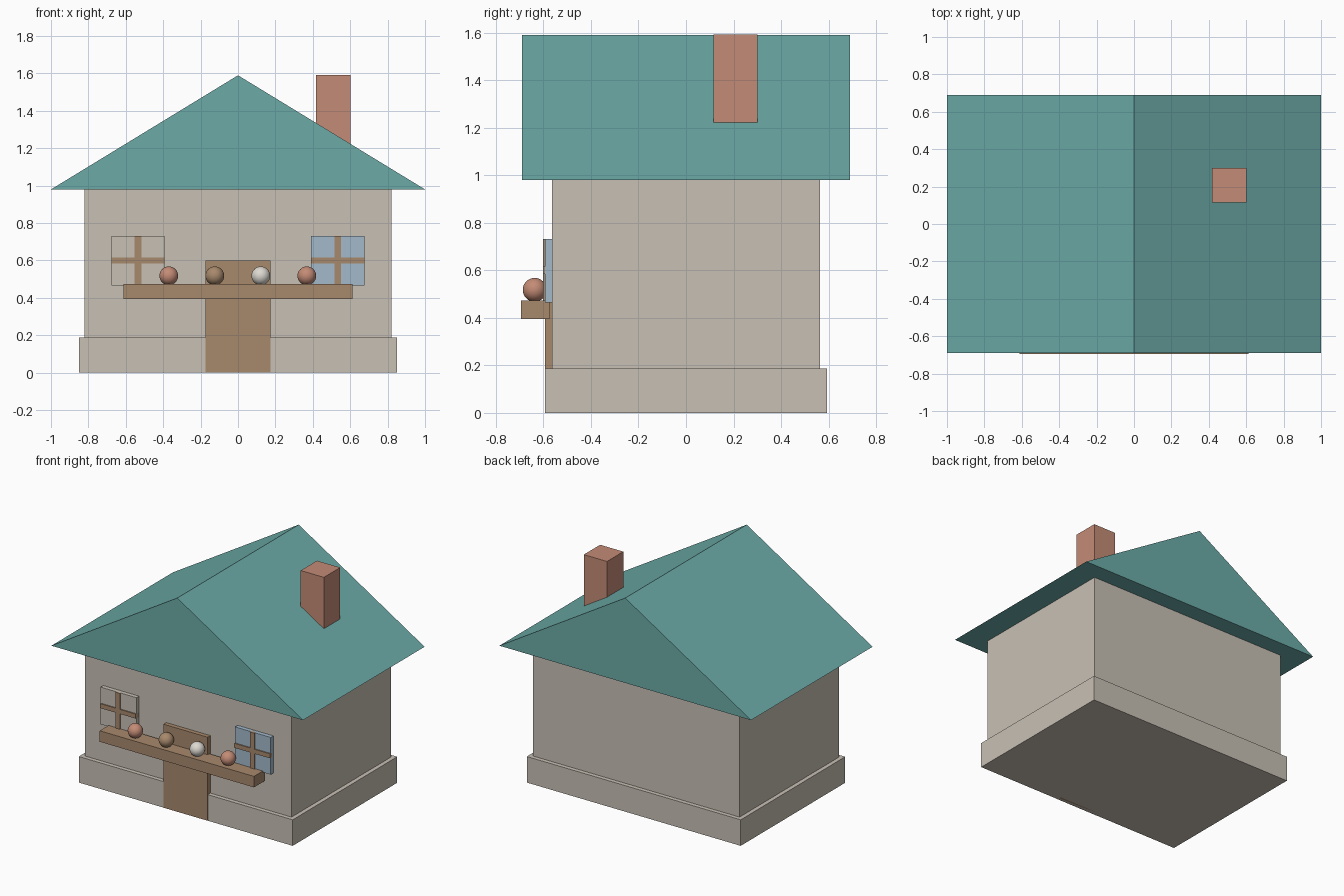
import bpy

cube = bpy.data.objects.get("Cube")
if cube:
    bpy.data.objects.remove(cube, do_unlink=True)


def material(name, r, g, b):
    mat = bpy.data.materials.new(name)
    mat.use_nodes = True
    color = (r, g, b, 1)
    mat.diffuse_color = color
    bsdf = mat.node_tree.nodes["Principled BSDF"]
    bsdf.inputs["Base Color"].default_value = color
    bsdf.inputs["Roughness"].default_value = 0.9
    return mat


plaster = material("plaster beige", 0.58, 0.53, 0.46)
teal = material("roof teal", 0.15, 0.41, 0.39)
brick = material("brick pink", 0.55, 0.26, 0.18)
wood = material("wood brown", 0.39, 0.25, 0.15)
glass = material("glass blue", 0.37, 0.49, 0.60)
white = material("pale cream", 0.72, 0.69, 0.64)


def mesh_object(name, verts, faces, mat):
    mesh = bpy.data.meshes.new(name)
    mesh.from_pydata(verts, [], faces)
    mesh.materials.append(mat)
    obj = bpy.data.objects.new(name, mesh)
    bpy.context.collection.objects.link(obj)
    return obj


def box(name, xs, ys, zs, mat):
    """Box between the given (low, high) limits."""
    verts = [(x, y, z) for x in xs for y in ys for z in zs]
    faces = [(0, 1, 3, 2), (4, 6, 7, 5), (0, 4, 5, 1),
             (2, 3, 7, 6), (0, 2, 6, 4), (1, 5, 7, 3)]
    return mesh_object(name, verts, faces, mat)


def ball(name, x, mat):
    bpy.ops.mesh.primitive_uv_sphere_add(segments=32, ring_count=16, radius=0.05,
                                         location=(x, -0.637, 0.518))
    obj = bpy.context.object
    obj.name = name
    obj.data.materials.append(mat)
    bpy.ops.object.shade_smooth()


# House body
box("foundation", (-0.85, 0.85), (-0.593, 0.593), (0, 0.187), plaster)
box("walls", (-0.82, 0.82), (-0.563, 0.563), (0.187, 0.98), plaster)

# Closed gable roof with its ridge running front to back
profile = [(-1, 0.98), (1, 0.98), (0, 1.59)]
roof_verts = [(x, y, z) for y in (-0.69, 0.69) for x, z in profile]
mesh_object("roof", roof_verts,
            [(0, 1, 2), (5, 4, 3), (0, 3, 4, 1), (1, 4, 5, 2), (2, 5, 3, 0)], teal)
box("chimney", (0.418, 0.602), (0.115, 0.3), (1.1, 1.592), brick)

# Door, its face just proud of the foundation
box("door", (-0.175, 0.175), (-0.594, -0.56), (0, 0.6), wood)

# Windows with crossed bars
for side, x, pane in (("right", -0.535, plaster), ("left", 0.533, glass)):
    box(side + "_window_pane", (x - 0.142, x + 0.142), (-0.593, -0.56), (0.465, 0.732), pane)
    box(side + "_window_upright", (x - 0.018, x + 0.018), (-0.601, -0.57), (0.465, 0.732), wood)
    box(side + "_window_crossbar", (x - 0.142, x + 0.142), (-0.601, -0.57), (0.585, 0.617), wood)

# Shelf with a row of balls
box("shelf", (-0.613, 0.613), (-0.694, -0.575), (0.395, 0.474), wood)
for i, mat in enumerate((brick, wood, white, brick)):
    ball(f"shelf_ball_{i + 1}", -0.37 + i * 0.246, mat)
